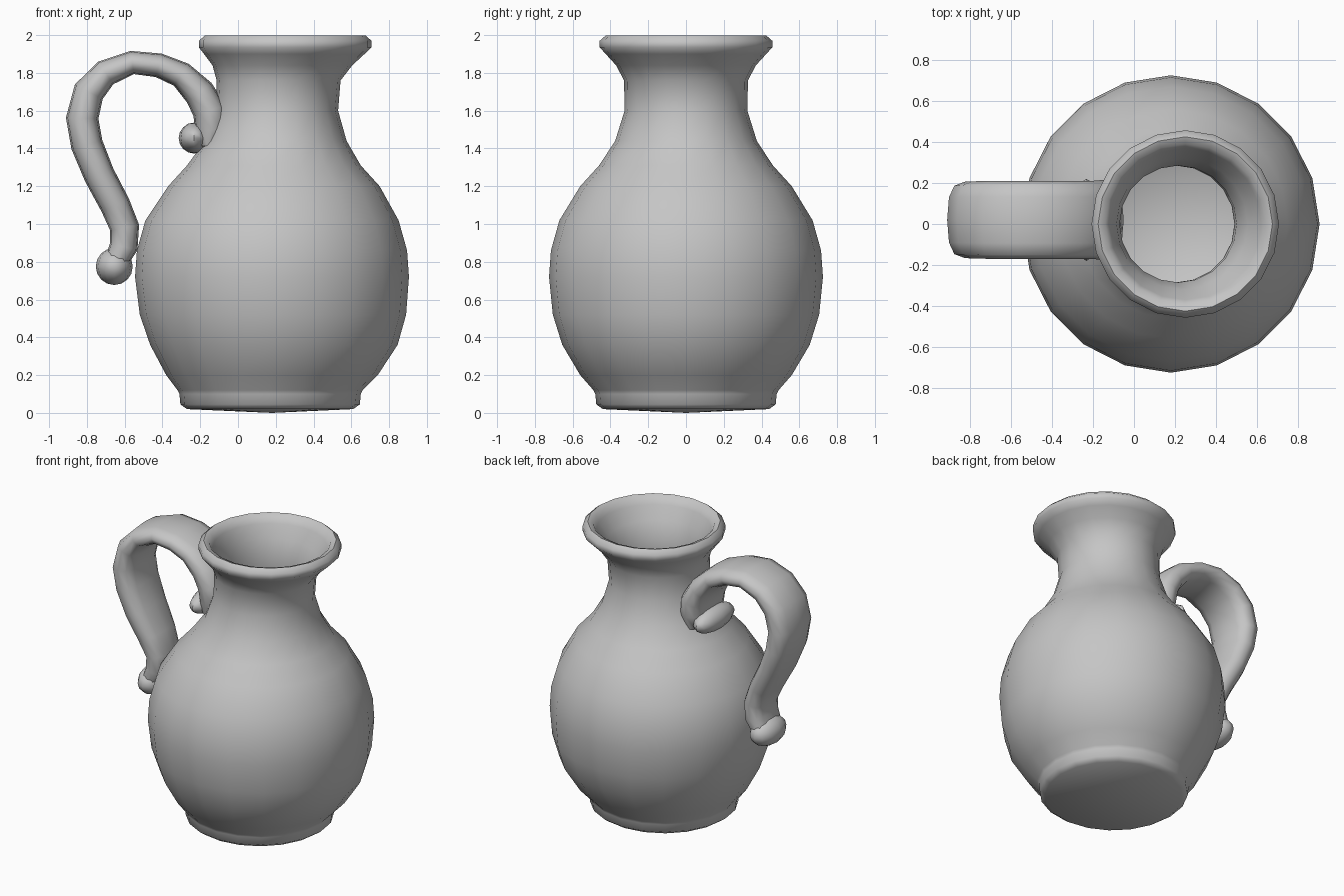
import bpy, bmesh, math
from mathutils import Vector

cube = bpy.data.objects.get("Cube")
if cube:
    bpy.data.objects.remove(cube, do_unlink=True)

clay = bpy.data.materials.new("grey_clay")
clay.use_nodes = True
grey = (0.56, 0.56, 0.56, 1)
clay.diffuse_color = grey
clay.node_tree.nodes["Principled BSDF"].inputs["Base Color"].default_value = grey


def skin(name, rings, tips):
    """Bridge a list of closed rings and close both ends with a fan to a tip."""
    bm = bmesh.new()
    loops = [[bm.verts.new(p) for p in ring] for ring in rings]
    n = len(loops[0])
    for a, b in zip(loops, loops[1:]):
        for i in range(n):
            j = (i + 1) % n
            bm.faces.new((a[i], a[j], b[j], b[i]))
    for loop, tip in zip((loops[0], loops[-1]), tips):
        t = bm.verts.new(tip)
        for i in range(n):
            bm.faces.new((loop[i], loop[(i + 1) % n], t))
    bmesh.ops.recalc_face_normals(bm, faces=bm.faces)
    return finish(name, bm)


def finish(name, bm):
    mesh = bpy.data.meshes.new(name)
    bm.to_mesh(mesh)
    bm.free()
    mesh.materials.append(clay)
    obj = bpy.data.objects.new(name, mesh)
    bpy.context.collection.objects.link(obj)
    bpy.ops.object.select_all(action='DESELECT')
    obj.select_set(True)
    bpy.context.view_layer.objects.active = obj
    bpy.ops.object.shade_smooth_by_angle(angle=math.radians(55))
    return obj


# Jug body: (radius, height, centre x), outside upward then down the inside
SIDES = 20
profile = [
    (0.44, 0.02, 0.17), (0.475, 0.045, 0.17), (0.48, 0.10, 0.17), (0.49, 0.12, 0.17),
    (0.56, 0.20, 0.18), (0.655, 0.36, 0.19), (0.705, 0.52, 0.185), (0.725, 0.72, 0.18),
    (0.715, 0.86, 0.18), (0.67, 1.02, 0.18), (0.56, 1.20, 0.19), (0.46, 1.31, 0.19),
    (0.375, 1.44, 0.20), (0.325, 1.60, 0.205), (0.328, 1.76, 0.215), (0.37, 1.84, 0.235),
    (0.425, 1.90, 0.245), (0.457, 1.935, 0.25), (0.457, 1.97, 0.25), (0.425, 1.998, 0.25),
    (0.39, 1.985, 0.25), (0.37, 1.945, 0.25), (0.32, 1.86, 0.235), (0.285, 1.74, 0.215),
    (0.285, 1.60, 0.205), (0.34, 1.42, 0.20), (0.51, 1.20, 0.19), (0.66, 0.86, 0.18),
    (0.65, 0.55, 0.18), (0.52, 0.28, 0.18), (0.30, 0.13, 0.18),
]
rings = []
for r, z, cx in profile:
    rings.append([(cx + r * math.cos(a), r * math.sin(a), z)
                  for a in (2 * math.pi * i / SIDES for i in range(SIDES))])
skin("jug_body", rings, [(0.18, 0, 0), (0.18, 0, 0.1)])

# Strap handle: (x, z, half thickness, half width) along its centre line
HANDLE_Y = 0.02
path = [
    (-0.16, 1.41, 0.06, 0.16), (-0.14, 1.50, 0.09, 0.185), (-0.15, 1.60, 0.09, 0.195),
    (-0.205, 1.695, 0.083, 0.19), (-0.30, 1.79, 0.07, 0.19), (-0.42, 1.84, 0.064, 0.19),
    (-0.56, 1.855, 0.062, 0.19), (-0.70, 1.80, 0.072, 0.19), (-0.79, 1.70, 0.083, 0.188),
    (-0.825, 1.56, 0.086, 0.186), (-0.80, 1.42, 0.085, 0.183), (-0.735, 1.26, 0.082, 0.175),
    (-0.65, 1.10, 0.08, 0.155), (-0.60, 0.98, 0.078, 0.135), (-0.605, 0.88, 0.075, 0.135),
    (-0.65, 0.79, 0.06, 0.125),
]


def rounded(v):
    # pushes an ellipse toward a rounded rectangle
    return math.copysign(abs(v) ** 0.75, v)


rings = []
for k, (x, z, thick, wide) in enumerate(path):
    before, after = path[max(k - 1, 0)], path[min(k + 1, len(path) - 1)]
    along = Vector((after[0] - before[0], 0, after[1] - before[1])).normalized()
    across = Vector((-along.z, 0, along.x))
    ring = []
    for i in range(12):
        a = 2 * math.pi * i / 12
        ring.append(Vector((x, HANDLE_Y, z)) + across * thick * rounded(math.cos(a))
                    + Vector((0, wide * rounded(math.sin(a)), 0)))
    rings.append(ring)
skin("handle_strap", rings, [(-0.17, HANDLE_Y, 1.38), (-0.66, HANDLE_Y, 0.76)])


# Rolled ends of the handle
def scroll(name, x, z, radius, half_width):
    bm = bmesh.new()
    bmesh.ops.create_uvsphere(bm, u_segments=12, v_segments=8, radius=1)
    for v in bm.verts:
        v.co = Vector((x + radius * v.co.x, HANDLE_Y + half_width * v.co.y,
                       z + radius * v.co.z))
    finish(name, bm)


scroll("upper_handle_scroll", -0.232, 1.455, 0.082, 0.20)
scroll("lower_handle_scroll", -0.655, 0.775, 0.098, 0.155)
